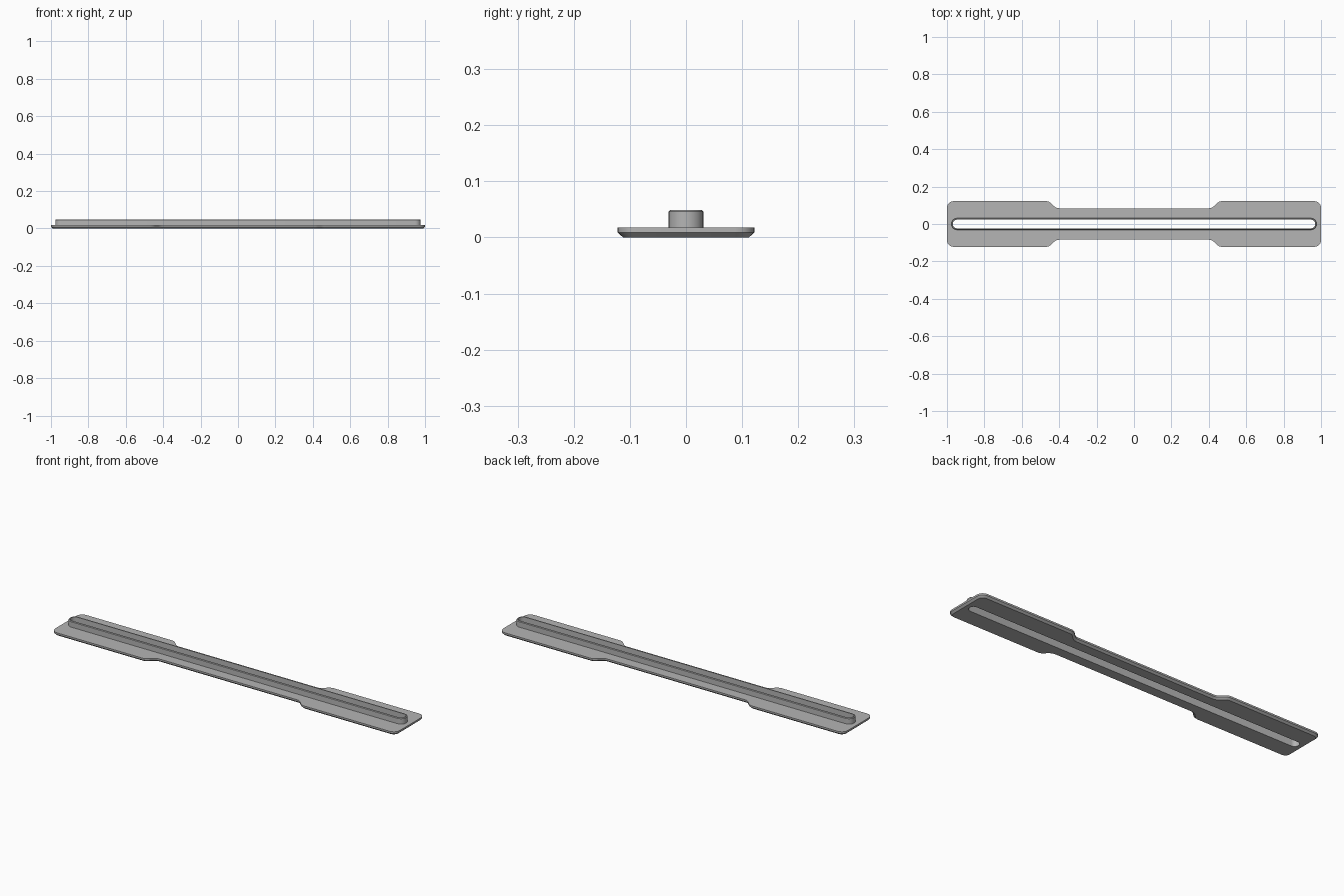
import bpy, bmesh, math
from mathutils import Vector

cube = bpy.data.objects.get("Cube")
if cube:
    bpy.data.objects.remove(cube, do_unlink=True)

grey = bpy.data.materials.new("Plain grey")
grey.use_nodes = True
colour = (0.46, 0.46, 0.46, 1)
grey.diffuse_color = colour
grey.node_tree.nodes["Principled BSDF"].inputs["Base Color"].default_value = colour


def fillet(corners, steps=6):
    """Round each (x, y, radius) corner of a closed outline."""
    out = []
    n = len(corners)
    for i, (x, y, r) in enumerate(corners):
        p = Vector((x, y))
        a = (Vector(corners[i - 1][:2]) - p).normalized()
        b = (Vector(corners[(i + 1) % n][:2]) - p).normalized()
        half = a.angle(b) / 2
        centre = p + (a + b).normalized() * (r / math.sin(half))
        start = p + a * (r / math.tan(half)) - centre
        end = p + b * (r / math.tan(half)) - centre
        sweep = start.angle_signed(end)
        for k in range(steps + 1):
            t = -sweep * k / steps
            out.append(centre + Vector((start.x * math.cos(t) - start.y * math.sin(t),
                                        start.x * math.sin(t) + start.y * math.cos(t))))
    return out


def inset(pts, d):
    """Move a counter-clockwise outline inwards by d."""
    out = []
    for i, p in enumerate(pts):
        e1 = (p - pts[i - 1]).normalized()
        e2 = (pts[(i + 1) % len(pts)] - p).normalized()
        n1, n2 = Vector((-e1.y, e1.x)), Vector((-e2.y, e2.x))
        out.append(p + (n1 + n2) * (d / (1 + n1.dot(n2))))
    return out


def stadium(half_x, r, steps=12):
    """Slot outline with semicircular ends."""
    pts = []
    for side in (1, -1):
        for k in range(steps + 1):
            a = math.pi * (k / steps - 0.5)
            pts.append(Vector((side * (half_x - r + r * math.cos(a)), side * r * math.sin(a))))
    return pts


def ring(bm, pts, z):
    return [bm.verts.new((p.x, p.y, z)) for p in pts]


def loft(bm, rings):
    for lo, hi in zip(rings, rings[1:]):
        n = len(lo)
        for i in range(n):
            j = (i + 1) % n
            bm.faces.new((lo[i], lo[j], hi[j], hi[i]))


def cap(bm, outer, inner):
    """Fill the flat area between an outline and a hole."""
    edges = []
    for loop in (outer, inner):
        for i, v in enumerate(loop):
            w = loop[(i + 1) % len(loop)]
            edges.append(bm.edges.get((v, w)) or bm.edges.new((v, w)))
    bmesh.ops.triangle_fill(bm, edges=edges, use_beauty=True, normal=(0, 0, 1))


def finish(bm, name):
    bmesh.ops.recalc_face_normals(bm, faces=bm.faces)
    mesh = bpy.data.meshes.new(name)
    bm.to_mesh(mesh)
    bm.free()
    mesh.materials.append(grey)
    obj = bpy.data.objects.new(name, mesh)
    bpy.context.collection.objects.link(obj)
    bpy.ops.object.select_all(action='DESELECT')
    obj.select_set(True)
    bpy.context.view_layer.objects.active = obj
    bpy.ops.object.shade_smooth_by_angle(angle=math.radians(30))


TOP, CHAMFER, RIM = 0.018, 0.009, 0.049
slot = stadium(0.969, 0.023)
collar = stadium(0.977, 0.031)

# Waisted base plate with a bevelled underside and a slot through it
quarter = [(1.0, 0.122, 0.035), (0.455, 0.122, 0.04), (0.415, 0.084, 0.04)]
corners = quarter + [(-x, y, r) for x, y, r in reversed(quarter)]
corners += [(-x, -y, r) for x, y, r in corners]
outline = fillet(corners)
bm = bmesh.new()
rings = [ring(bm, inset(outline, 0.010), 0), ring(bm, outline, CHAMFER), ring(bm, outline, TOP)]
loft(bm, rings)
cap(bm, rings[0], ring(bm, slot, 0))
cap(bm, rings[2], ring(bm, collar, TOP))
finish(bm, "base_plate")

# Raised collar lining the slot, with a softened rim
bm = bmesh.new()
loft(bm, [ring(bm, collar, TOP), ring(bm, collar, RIM - 0.003),
          ring(bm, inset(collar, 0.003), RIM), ring(bm, slot, RIM), ring(bm, slot, 0)])
finish(bm, "slot_collar")
